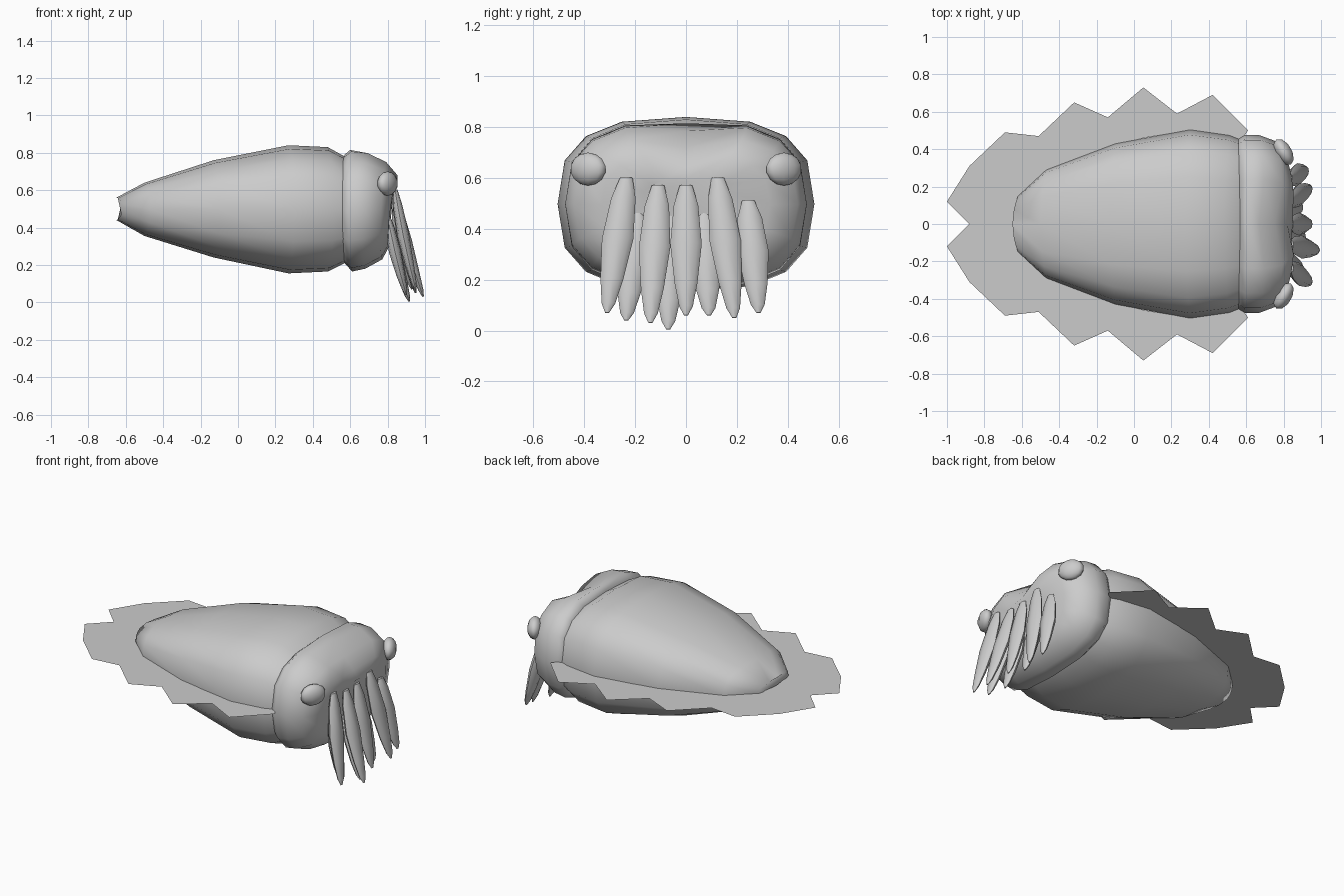
import bpy, bmesh, math
from mathutils import Vector

if "Cube" in bpy.data.objects:
    bpy.data.objects.remove(bpy.data.objects["Cube"])


def finish(name, bm, angle=60):
    bmesh.ops.recalc_face_normals(bm, faces=bm.faces)
    me = bpy.data.meshes.new(name)
    bm.to_mesh(me)
    bm.free()
    ob = bpy.data.objects.new(name, me)
    bpy.context.collection.objects.link(ob)
    bpy.ops.object.select_all(action='DESELECT')
    ob.select_set(True)
    bpy.context.view_layer.objects.active = ob
    bpy.ops.object.shade_smooth_by_angle(angle=math.radians(angle))
    return ob


def loft(name, rings, angle=60):
    bm = bmesh.new()
    loops = [[bm.verts.new(p) for p in r] for r in rings]
    n = len(loops[0])
    for a, b in zip(loops, loops[1:]):
        for i in range(n):
            j = (i + 1) % n
            bm.faces.new((a[i], a[j], b[j], b[i]))
    bm.faces.new(loops[0])
    bm.faces.new(loops[-1])
    return finish(name, bm, angle)


def section(x, hw, top, bot, bend=0.0, tilt=0.0, dip=0.0, recess=0.0, sides=16):
    # rounded-box cross-section across the body axis
    pts = []
    mid, hh = (top + bot) / 2, (top - bot) / 2
    for i in range(sides):
        a = 2 * math.pi * i / sides
        c, s = math.cos(a), math.sin(a)
        u = math.copysign(abs(c) ** 0.72, c)
        v = math.copysign(abs(s) ** 0.72, s)
        z = mid + hh * v
        centre = max(0, 1 - abs(u) / 0.5) * max(0, v)
        pts.append((x + bend * u * u + tilt * (z - 0.5) - recess * centre,
                    hw * u, z - dip * centre))
    return pts


# mantle
body = [(-0.65, 0.15, 0.56, 0.44), (-0.50, 0.29, 0.64, 0.355),
        (-0.13, 0.43, 0.76, 0.24), (0.27, 0.505, 0.84, 0.155),
        (0.48, 0.475, 0.83, 0.165), (0.57, 0.44, 0.78, 0.21)]
loft("mantle", [section(*r, bend=0.03) for r in body])

# head with a saddle-shaped brow
head = [(0.57, 0.45, 0.79, 0.21, 0, 0), (0.61, 0.475, 0.825, 0.165, 0, 0.01),
        (0.69, 0.475, 0.815, 0.18, 0.03, 0.03), (0.785, 0.44, 0.765, 0.23, 0.05, 0.045),
        (0.835, 0.33, 0.69, 0.30, 0.13, 0.04), (0.835, 0.17, 0.60, 0.38, 0.13, 0.0)]
loft("head", [section(x, w, t, b, bend=-0.02, tilt=k, dip=d, recess=d)
              for x, w, t, b, k, d in head], 70)

# ragged flat fin around the mantle: outer edge points paired with inner ones
outer = [(0.61, 0.50), (0.42, 0.69), (0.23, 0.59), (0.05, 0.73), (-0.14, 0.57),
         (-0.32, 0.65), (-0.51, 0.47), (-0.69, 0.49), (-0.88, 0.31), (-1.0, 0.12)]
inner = [(0.57, 0.44), (0.42, 0.48), (0.23, 0.49), (0.05, 0.46), (-0.14, 0.41),
         (-0.28, 0.36), (-0.42, 0.30), (-0.52, 0.24), (-0.60, 0.16), (-0.63, 0.08)]
out = outer + [(-0.88, 0)] + [(x, -y) for x, y in reversed(outer)]
inn = inner + [(-0.64, 0)] + [(x, -y) for x, y in reversed(inner)]
bm = bmesh.new()
vo = [bm.verts.new((x, y, 0.505)) for x, y in out]
vi = [bm.verts.new((x, y, 0.505)) for x, y in inn]
for i in range(len(vo) - 1):
    bm.faces.new((vo[i], vo[i + 1], vi[i + 1], vi[i]))
for f in bm.faces:
    f.normal_update()
fin = finish("fin", bm)
if fin.data.polygons[0].normal.z < 0:
    fin.data.flip_normals()

# eyes
for side, y in (("left", 0.385), ("right", -0.385)):
    bm = bmesh.new()
    bmesh.ops.create_uvsphere(bm, u_segments=10, v_segments=7, radius=1)
    eye = finish("eye_" + side, bm)
    eye.location = (0.80, y, 0.635)
    eye.scale = (0.045, 0.08, 0.065)
    eye.rotation_euler.z = math.copysign(math.radians(30), y)

# arms: root y/z, tip x/y/z, root x
arms = [(-0.235, 0.60, 0.95, -0.31, 0.07, 0.84), (-0.11, 0.57, 0.99, -0.14, 0.03, 0.84),
        (0.0, 0.57, 0.95, 0.0, 0.06, 0.84), (0.125, 0.60, 0.95, 0.19, 0.05, 0.84),
        (0.245, 0.51, 0.93, 0.285, 0.07, 0.835),
        (-0.19, 0.46, 0.90, -0.235, 0.04, 0.80), (-0.06, 0.46, 0.915, -0.07, 0.005, 0.80),
        (0.07, 0.46, 0.90, 0.09, 0.06, 0.80)]
for k, (ry, rz, tx, ty, tz, rx) in enumerate(arms):
    rings = []
    for t, w in ((0, 0.025), (0.15, 0.048), (0.45, 0.062), (0.75, 0.045), (0.93, 0.027), (1, 0.008)):
        c = Vector((rx + (tx - rx) * (0.75 * t + 0.25 * t * t),
                    ry + (ty - ry) * t, rz + (tz - rz) * t))
        rings.append([c + Vector((0.5 * w * math.cos(a), w * math.sin(a), 0.12 * w * math.cos(a)))
                      for a in (2 * math.pi * i / 8 for i in range(8))])
    loft("arm_%d" % (k + 1), rings)
